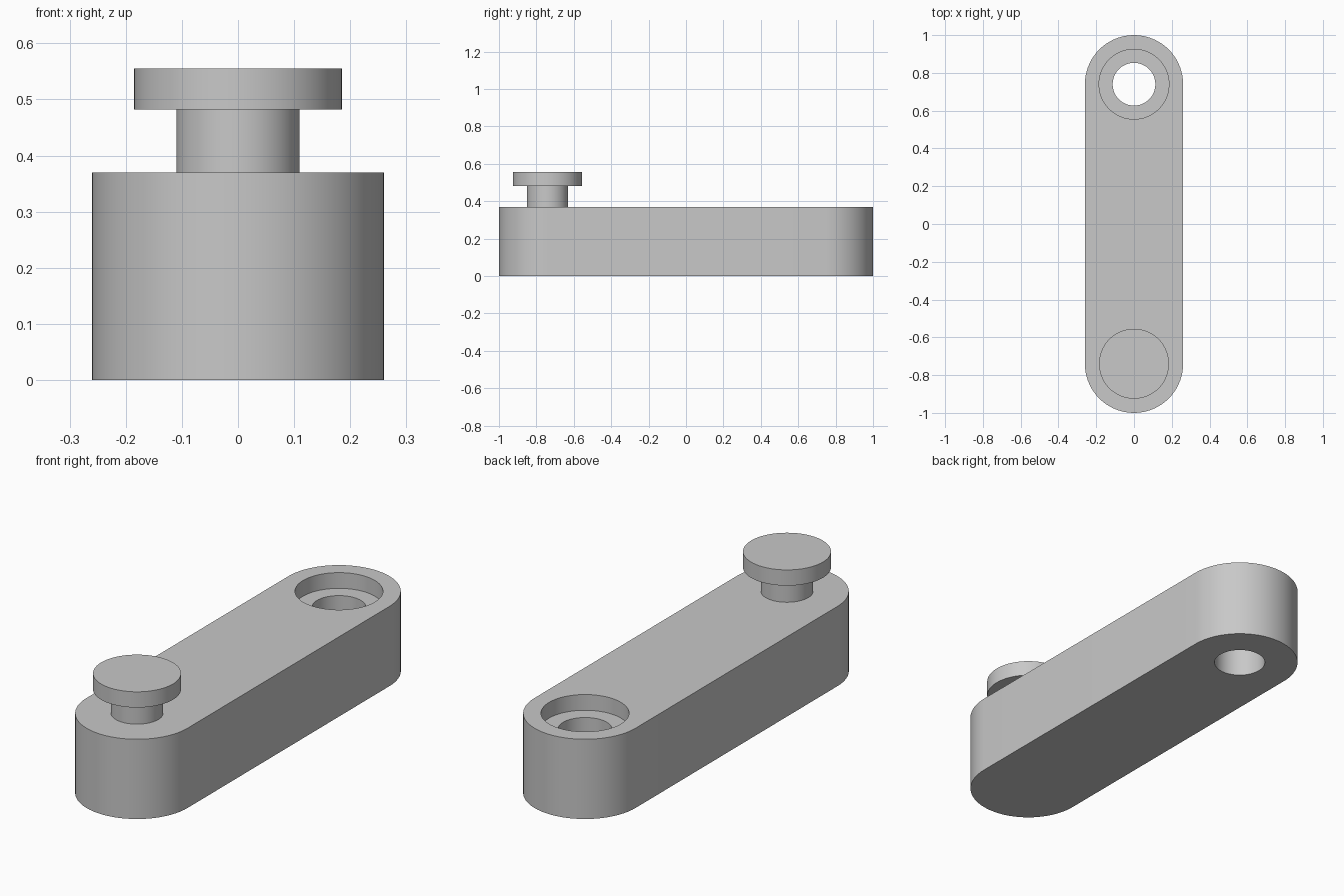
import bpy, bmesh, math
from mathutils import Matrix, Vector

cube = bpy.data.objects.get("Cube")
if cube:
    bpy.data.objects.remove(cube, do_unlink=True)

RADIUS, HEIGHT, CENTRE = 0.26, 0.37, 0.74   # rounded bar
PIN_R, HEAD_R, HEAD_H = 0.11, 0.185, 0.073  # headed pin
PIN_TOP = 0.555
HOLE_R = 0.113
SEGMENTS = 72

grey = bpy.data.materials.new("plain grey")
grey.use_nodes = True
colour = (0.58, 0.58, 0.58, 1)
grey.diffuse_color = colour
grey.node_tree.nodes["Principled BSDF"].inputs["Base Color"].default_value = colour


def make_object(name, bm):
    bmesh.ops.recalc_face_normals(bm, faces=bm.faces)
    mesh = bpy.data.meshes.new(name)
    bm.to_mesh(mesh)
    bm.free()
    mesh.materials.append(grey)
    obj = bpy.data.objects.new(name, mesh)
    bpy.context.collection.objects.link(obj)
    return obj


def select_only(obj):
    bpy.ops.object.select_all(action="DESELECT")
    obj.select_set(True)
    bpy.context.view_layer.objects.active = obj


def lathe(name, profile, y):
    """Spin a (radius, z) profile about a vertical axis at y."""
    bm = bmesh.new()
    verts = [bm.verts.new((r, 0, z)) for r, z in profile]
    edges = [bm.edges.new(pair) for pair in zip(verts, verts[1:])]
    bmesh.ops.spin(bm, geom=verts + edges, cent=(0, 0, 0), axis=(0, 0, 1),
                   angle=math.tau, steps=SEGMENTS, use_merge=True)
    bmesh.ops.remove_doubles(bm, verts=bm.verts, dist=1e-5)
    bmesh.ops.transform(bm, matrix=Matrix.Translation((0, y, 0)), verts=bm.verts)
    return make_object(name, bm)


# Bar with semicircular ends, extruded upward
bm = bmesh.new()
outline = []
for side, start in ((1, 0), (-1, math.pi)):
    for i in range(SEGMENTS // 2 + 1):
        a = start + math.tau * i / SEGMENTS
        outline.append(bm.verts.new((RADIUS * math.cos(a),
                                     side * CENTRE + RADIUS * math.sin(a), 0)))
base = bm.faces.new(outline)
top = bmesh.ops.extrude_face_region(bm, geom=[base], use_keep_orig=True)["geom"]
bmesh.ops.translate(bm, vec=Vector((0, 0, HEIGHT)),
                    verts=[v for v in top if isinstance(v, bmesh.types.BMVert)])
bar = make_object("link_bar", bm)

# Through hole with a counterbore at the back end
floor = HEIGHT - HEAD_H
cutter = lathe("hole_cutter", [(0, -0.1), (HOLE_R, -0.1), (HOLE_R, floor),
                               (HEAD_R, floor), (HEAD_R, HEIGHT + 0.1),
                               (0, HEIGHT + 0.1)], CENTRE)
cutter.hide_render = True
cut = bar.modifiers.new("stepped hole", "BOOLEAN")
cut.operation = "DIFFERENCE"
cut.solver = "EXACT"
cut.object = cutter
select_only(bar)
bpy.ops.object.modifier_apply(modifier=cut.name)
bpy.data.objects.remove(cutter, do_unlink=True)

# Headed pin at the front end
under = PIN_TOP - HEAD_H
pin = lathe("headed_pin", [(0, HEIGHT - 0.02), (PIN_R, HEIGHT - 0.02), (PIN_R, under),
                           (HEAD_R, under), (HEAD_R, PIN_TOP), (0, PIN_TOP)], -CENTRE)

# Smooth round walls, crisp rims
for obj in (bar, pin):
    select_only(obj)
    bpy.ops.object.shade_smooth_by_angle(angle=math.radians(30))
